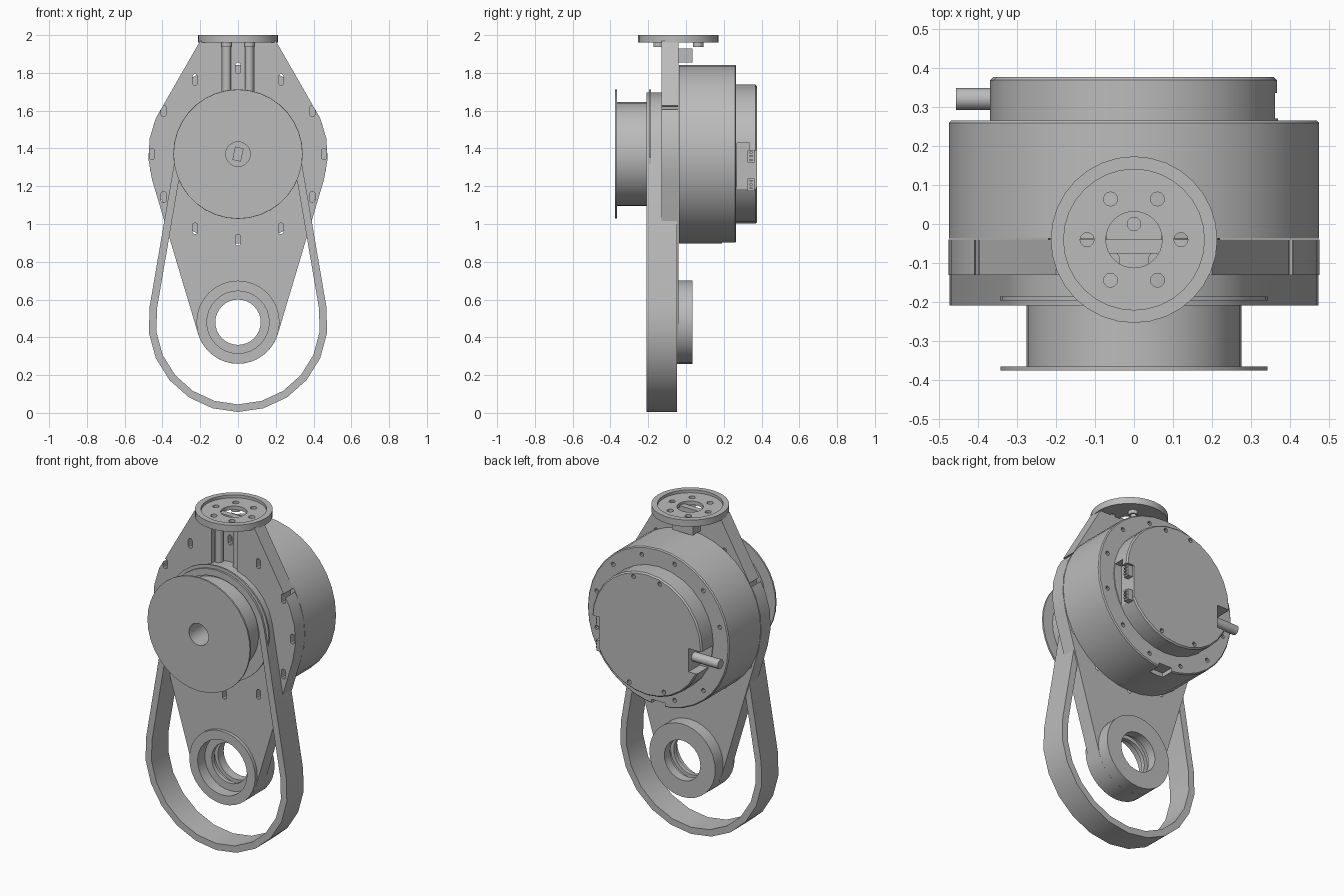
import bpy, bmesh, math
from mathutils import Vector, Matrix
from mathutils.geometry import convex_hull_2d

if "Cube" in bpy.data.objects:
    bpy.data.objects.remove(bpy.data.objects["Cube"])

grey = bpy.data.materials.new("plain grey")
grey.use_nodes = True
grey.diffuse_color = (0.5, 0.5, 0.5, 1)
grey.node_tree.nodes["Principled BSDF"].inputs["Base Color"].default_value = (0.5, 0.5, 0.5, 1)

MOTOR_Z, PIVOT_Z, DISC_Y = 1.37, 0.48, -0.04


def finish(name, bm):
    bmesh.ops.remove_doubles(bm, verts=bm.verts, dist=1e-5)
    bmesh.ops.recalc_face_normals(bm, faces=bm.faces)
    mesh = bpy.data.meshes.new(name)
    bm.to_mesh(mesh)
    bm.free()
    mesh.materials.append(grey)
    obj = bpy.data.objects.new(name, mesh)
    bpy.context.collection.objects.link(obj)
    return obj


def extrude(name, outline, y0, y1):
    """Prism from an x-z outline."""
    bm = bmesh.new()
    face = bm.faces.new([bm.verts.new((x, y0, z)) for x, z in outline])
    new = bmesh.ops.extrude_face_region(bm, geom=[face])["geom"]
    bmesh.ops.translate(bm, vec=(0, y1 - y0, 0),
                        verts=[v for v in new if isinstance(v, bmesh.types.BMVert)])
    return finish(name, bm)


def box(name, x0, x1, y0, y1, z0, z1):
    return extrude(name, [(x0, z0), (x1, z0), (x1, z1), (x0, z1)], y0, y1)


def lathe(name, profile, centre, axis="Y", seg=32, closed=False):
    """Spin (radius, height) points round an axis through the centre."""
    bm = bmesh.new()
    rings = []
    for r, h in profile:
        ring = []
        for i in range(seg):
            a = math.tau * i / seg
            u, v = r * math.cos(a), r * math.sin(a)
            p = {"Y": (u, h, v), "Z": (u, v, h), "X": (h, u, v)}[axis]
            ring.append(bm.verts.new(Vector(p) + Vector(centre)))
        rings.append(ring)
    pairs = list(zip(rings, rings[1:]))
    if closed:
        pairs.append((rings[-1], rings[0]))
    for a, b in pairs:
        for i in range(seg):
            j = (i + 1) % seg
            bm.faces.new((a[i], a[j], b[j], b[i]))
    if not closed:
        for ring in (rings[0], rings[-1]):
            bm.faces.new(ring)
    return finish(name, bm)


def rod(name, r, h0, h1, centre, axis="Y", seg=16):
    return lathe(name, [(r, h0), (r, h1)], centre, axis, seg)


def cut(obj, *cutters):
    for tool in cutters:
        mod = obj.modifiers.new("cut", "BOOLEAN")
        mod.operation, mod.solver, mod.object = "DIFFERENCE", "EXACT", tool
        bpy.context.view_layer.objects.active = obj
        bpy.ops.object.modifier_apply(modifier=mod.name)
        bpy.data.objects.remove(tool)


def arc(z, r, a0, a1, n):
    return [(r * math.cos(a0 + (a1 - a0) * i / n), z + r * math.sin(a0 + (a1 - a0) * i / n))
            for i in range(n + 1)]


def loop(top_r, low_r, n=12):
    """Outline wrapped round the motor axis and the pivot axis."""
    b = math.asin((low_r - top_r) / (MOTOR_Z - PIVOT_Z))
    return (arc(MOTOR_Z, top_r, b, math.pi - b, n)
            + arc(PIVOT_Z, low_r, math.pi - b, math.tau + b, n))


# Arm plate, tapered from the mounting disc to the pivot
points = loop(0.475, 0.22, 16) + [(-0.2, 1.97), (0.2, 1.97)]
plate = extrude("arm_plate", [points[i] for i in convex_hull_2d(points)], -0.13, -0.04)
cut(plate, rod("cutter", 0.19, -1, 1, (0, 0, PIVOT_Z), seg=32),
    box("cutter", -0.085, 0.085, -0.3, -0.075, 1.6, 2.1))
for i in range(12):
    a = math.tau * i / 12
    x, z = 0.455 * math.cos(a), MOTOR_Z + 0.455 * math.sin(a)
    slot = ([(x + u, z + 0.016 + v) for u, v in arc(0, 0.014, 0, math.pi, 5)]
            + [(x + u, z - 0.016 + v) for u, v in arc(0, 0.014, math.pi, math.tau, 5)])
    cut(plate, extrude("cutter", slot, -0.3, 0.1))
for side, x in (("left", 0.06), ("right", -0.06)):
    rod(side + "_channel_post", 0.024, 1.68, 1.96, (x, -0.092, 0), "Z")

# Belt loop
belt = extrude("belt", loop(0.325, 0.475), -0.208, -0.048)
cut(belt, extrude("cutter", loop(0.285, 0.435), -1, 1))

# Flanged drum with a blind bore and drive shaft
lathe("pulley", [(0.065, -0.2), (0.065, -0.375), (0.342, -0.375), (0.342, -0.365),
                 (0.275, -0.365), (0.275, -0.196), (0.343, -0.196), (0.343, -0.186),
                 (0.275, -0.186), (0.275, -0.06)], (0, 0, MOTOR_Z), seg=36)
shaft = extrude("drive_shaft", [(-0.03, 1.34), (0.015, 1.33), (0.03, 1.4), (-0.015, 1.41)],
                -0.24, -0.19)

# Pivot bearing housing with stepped bore
lathe("pivot_housing", [(0.22, 0.035), (0.22, -0.15), (0.165, -0.15), (0.165, -0.08),
                        (0.12, -0.08), (0.12, -0.055), (0.142, -0.055), (0.142, -0.02),
                        (0.12, -0.02), (0.12, 0.035)], (0, 0, PIVOT_Z), closed=True)

# Motor body
motor = lathe("motor_body", [(0.473, -0.037), (0.473, 0.259), (0.467, 0.265)],
              (0, 0, MOTOR_Z), seg=36)
for i in range(12):
    a = math.tau * (i + 0.5) / 12
    cut(motor, rod("cutter", 0.013, 0.235, 0.3,
                   (0.425 * math.cos(a), 0, MOTOR_Z + 0.425 * math.sin(a)), seg=10))
cut(motor, box("cutter", -0.045, 0.045, 0.19, 0.3, 0.8, 0.925))

# Rear cover with cable notch and connector recess
cover = lathe("rear_cover", [(0.368, 0.25), (0.368, 0.368), (0.36, 0.376)],
              (0, 0, MOTOR_Z), seg=28)
cut(cover, box("cutter", -0.5, -0.28, 0.27, 0.5, 1.22, 1.36),
    box("cutter", 0.315, 0.5, 0.27, 0.335, 1.15, 1.43),
    box("cutter", 0.315, 0.5, 0.32, 0.5, 1.17, 1.39))
for a in (75, 105, 250, 290):
    a = math.radians(a)
    cut(cover, rod("cutter", 0.013, 0.34, 0.5,
                   (0.338 * math.cos(a), 0, MOTOR_Z + 0.338 * math.sin(a)), seg=10))
rod("cable", 0.028, -0.455, -0.26, (0, 0.32, 1.29), "X")
for name, z in (("upper_connector", 1.36), ("lower_connector", 1.21)):
    box(name, 0.31, 0.345, 0.325, 0.362, z - 0.035, z + 0.03)
    for k in (-0.02, 0, 0.02):
        box(name + "_pin", 0.34, 0.355, 0.335, 0.352, z + k - 0.006, z + k + 0.004)

# Mounting disc with raised rim and bolt circle
disc = lathe("mounting_disc", [(0.072, 1.96), (0.213, 1.96), (0.213, 2.0), (0.18, 2.0),
                               (0.18, 1.983), (0.072, 1.983)],
             (0, DISC_Y, 0), "Z", closed=True)
for i in range(6):
    a = math.tau * i / 6
    spot = (0.12 * math.cos(a), DISC_Y + 0.12 * math.sin(a), 0)
    cut(disc, rod("cutter", 0.018, 1.9, 2.1, spot, "Z", 12))
    if i % 3:
        lathe("disc_bushing", [(0.018, 1.937), (0.028, 1.937), (0.028, 1.962), (0.018, 1.962)],
              spot, "Z", 12, closed=True)

# Rear lug under the disc
lug = box("rear_lug", -0.07, 0.07, -0.05, 0.035, 1.855, 1.93)
cut(lug, rod("cutter", 0.017, 1.8, 2, (0, 0, 0), "Z", 12))

# Smooth curved walls, keep edges crisp
bpy.ops.object.select_all(action="DESELECT")
for obj in bpy.context.collection.objects:
    if obj.type == "MESH":
        obj.select_set(True)
        bpy.context.view_layer.objects.active = obj
bpy.ops.object.shade_smooth_by_angle(angle=math.radians(25))
